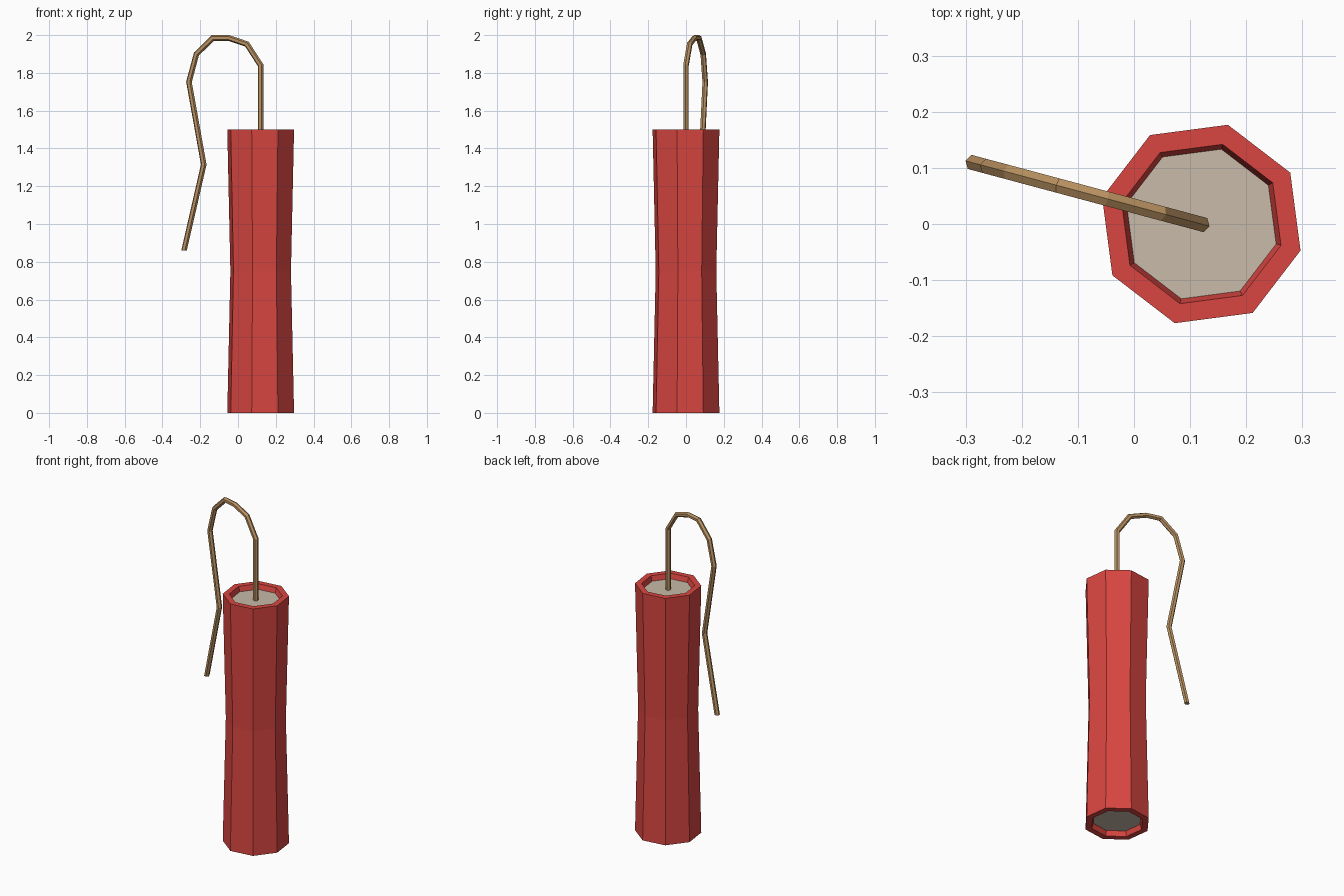
import bpy, bmesh, math
from mathutils import Vector

if "Cube" in bpy.data.objects:
    bpy.data.objects.remove(bpy.data.objects["Cube"])

CENTRE = Vector((0.12, 0.0, 0.0))
TURN = math.radians(-15)


def material(name, srgb):
    m = bpy.data.materials.new(name)
    lin = [((c / 255 + 0.055) / 1.055) ** 2.4 for c in srgb]
    m.diffuse_color = (*lin, 1)
    m.use_nodes = True
    m.node_tree.nodes["Principled BSDF"].inputs["Base Color"].default_value = m.diffuse_color
    return m


red = material("red paper", (217, 70, 65))
beige = material("beige filling", (200, 187, 168))
brown = material("brown cord", (186, 146, 98))


def loft(name, rings, mats, cap_index):
    """Join rings of points with quads and close both ends."""
    bm = bmesh.new()
    loops = [[bm.verts.new(p) for p in ring] for ring in rings]
    n = len(loops[0])
    for a, b in zip(loops, loops[1:]):
        for i in range(n):
            j = (i + 1) % n
            bm.faces.new((a[i], a[j], b[j], b[i]))
    for end in (loops[0], loops[-1]):
        bm.faces.new(end).material_index = cap_index
    bmesh.ops.recalc_face_normals(bm, faces=bm.faces)
    me = bpy.data.meshes.new(name)
    bm.to_mesh(me)
    bm.free()
    for m in mats:
        me.materials.append(m)
    ob = bpy.data.objects.new(name, me)
    bpy.context.collection.objects.link(ob)
    return ob


# Eight-sided waisted tube with recessed filling at both ends
profile = [(0.138, 0.03), (0.147, 0.0), (0.183, 0.0), (0.166, 0.75),
           (0.183, 1.5), (0.147, 1.5), (0.138, 1.47)]
tube = [[CENTRE + Vector((r * math.cos(TURN + k * math.pi / 4),
                          r * math.sin(TURN + k * math.pi / 4), z))
         for k in range(8)] for r, z in profile]
loft("tube_body", tube, [red, beige], 1)

# Six-sided fuse cord bent in one vertical plane: (distance along plane, height)
path = [Vector(p) for p in [(0, 1.46), (0, 1.84), (0.075, 1.952), (0.175, 1.985),
                            (0.262, 1.985), (0.352, 1.9), (0.393, 1.752),
                            (0.312, 1.315), (0.42, 0.86)]]
along = Vector((-math.cos(TURN), -math.sin(TURN), 0))
up = Vector((0, 0, 1))
side = along.cross(up)
R = 0.015
rings = []
for i, p in enumerate(path):
    d_in = (p - path[i - 1]).normalized() if i else Vector((0, 1))
    d_out = (path[i + 1] - p).normalized() if i < len(path) - 1 else Vector((0, -1))
    t = (d_in + d_out).normalized()
    mitre = 1 / max(t.dot(d_in), 0.5)
    nrm = Vector((t.y, -t.x)) * mitre
    if i == len(path) - 1:
        nrm = Vector((-1, 0))      # level cut at the loose end
    ring = []
    for k in range(6):
        a = k * math.pi / 3
        q = p + nrm * R * math.cos(a)
        ring.append(CENTRE + along * q.x + up * q.y + side * R * math.sin(a))
    rings.append(ring)
loft("fuse_cord", rings, [brown], 0)
